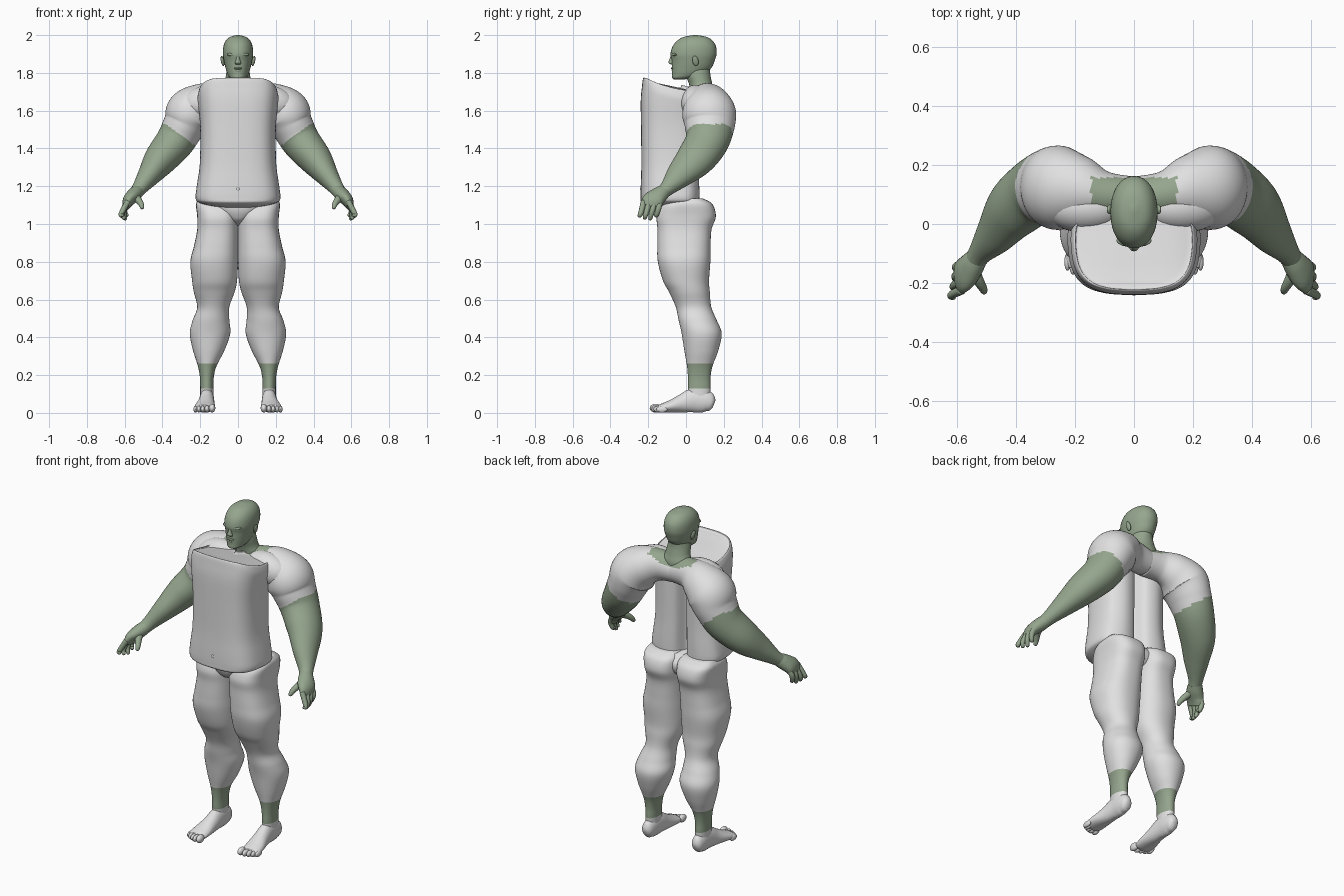
import bpy, bmesh, math
from mathutils import Vector

def material(name, rgb):
    m = bpy.data.materials.new(name)
    m.diffuse_color = (*rgb, 1)
    return m

GREY = material("light grey cloth", (0.75, 0.75, 0.75))
GREEN = material("muted green skin", (0.30, 0.38, 0.27))
X, Y, Z = Vector((1, 0, 0)), Vector((0, 1, 0)), Vector((0, 0, 1))

def spline(pts, steps, closed=False):
    """Catmull-Rom through tuples of any length."""
    n, out = len(pts), []
    for i in range(n if closed else n - 1):
        k = [(i + d) % n if closed else min(max(i + d, 0), n - 1) for d in (-1, 0, 1, 2)]
        for s in range(steps):
            t = s / steps
            out.append([0.5 * (2 * b + (c - a) * t + (2 * a - 5 * b + 4 * c - d) * t * t
                               + (3 * b - a - 3 * c + d) * t ** 3)
                        for a, b, c, d in zip(*(pts[j] for j in k))])
    return out if closed else out + [list(pts[-1])]

def skin(name, rings, rule):
    """Join rings of points into a closed smooth surface; rule(centre) is True for skin."""
    bm = bmesh.new()
    rows = [[bm.verts.new(p) for p in r] for r in rings]
    n = len(rows[0])
    for a, b in zip(rows, rows[1:]):
        for i in range(n):
            j = (i + 1) % n
            bm.faces.new((a[i], a[j], b[j], b[i]))
    for r in (rows[0], rows[-1]):
        c = bm.verts.new(sum((v.co for v in r), Vector()) / n)
        for i in range(n):
            bm.faces.new((r[i], r[(i + 1) % n], c))
    bmesh.ops.recalc_face_normals(bm, faces=bm.faces)
    for f in bm.faces:
        f.smooth = True
        f.material_index = int(rule(f.calc_center_median()))
    me = bpy.data.meshes.new(name)
    bm.to_mesh(me)
    bm.free()
    me.materials.append(GREY)
    me.materials.append(GREEN)
    ob = bpy.data.objects.new(name, me)
    bpy.context.collection.objects.link(ob)
    return ob

def tube(name, stations, rule, ref=X, axis=None, side=1, n=32, steps=6, power=None):
    """Loft ellipses along stations (x, y, z, radius along ref, other radius).
    power(z) below 1 makes the section squarer."""
    st = spline(stations, steps)
    c = [Vector(s[:3]) for s in st]
    rings = []
    for i, s in enumerate(st):
        t = axis or (c[min(i + 1, len(c) - 1)] - c[max(i - 1, 0)]).normalized()
        u = (ref - t * ref.dot(t)).normalized()
        v = t.cross(u)
        e = power(s[2]) if power else 1
        ring = []
        for k in range(n):
            a = 2 * math.pi * k / n
            ca, sa = math.cos(a), math.sin(a)
            p = (c[i] + u * math.copysign(abs(ca) ** e, ca) * max(s[3], .001)
                 + v * math.copysign(abs(sa) ** e, sa) * max(s[4], .001))
            ring.append((p.x * side, p.y, p.z))
        rings.append(ring)
    return skin(name, rings, rule)

def blob(name, loc, size, mat, rot=(0, 0, 0)):
    bpy.ops.mesh.primitive_uv_sphere_add(segments=24, ring_count=14, location=loc, rotation=rot)
    ob = bpy.context.object
    ob.name, ob.scale = name, size
    ob.data.materials.append(mat)
    bpy.ops.object.shade_smooth()
    return ob

green = lambda p: True
grey = lambda p: False

# Torso: barrel-like front, sloping open-collar top, deep groove down the back
half = [(0, -.238), (.09, -.232), (.155, -.205), (.193, -.145), (.204, -.04),
        (.185, .03), (.115, .068), (.04, .05), (0, -.02)]
outline = spline(half + [(-x, y) for x, y in half[-2:0:-1]], 5, True)
# height, width factor, depth factor
levels = spline([(1.085, .3, .4), (1.095, .7, .75), (1.112, 1.0, .98), (1.135, 1.1, 1.01),
                 (1.2, 1.07, 1.01), (1.32, .99, .99), (1.5, .98, 1), (1.65, 1.03, 1.01),
                 (1.73, 1.05, .97), (1.768, 1.01, .94), (1.774, .97, .9), (1.762, .93, .86),
                 (1.757, .6, .55), (1.757, .2, .2)], 4)
rings = []
for z, w, d in levels:
    k = min(1, max(0, (z - 1.55) / .2))
    ring = []
    for x, y in outline:
        px, py = x * w, -.07 + (y + .07) * d
        ring.append((px, py, z - k * (max(0, py + .2) * .22 + .025 * abs(px / .2) ** 4)))
    rings.append(ring)
skin("torso", rings, grey)
blob("navel", (0, -.237, 1.185), (.008, .006, .012), GREY)

# Pelvis joins the hips and the belly above the crotch
tube("pelvis", [(0, -.02, .99, .015, .04), (0, -.02, 1.015, .05, .1), (0, -.02, 1.05, .11, .125),
                (0, -.025, 1.09, .15, .13), (0, -.04, 1.13, .15, .11)], grey, axis=Z, n=40,
     power=lambda z: .8)

# Head and neck
tube("neck", [(0, .085, 1.66, .08, .06), (0, .085, 1.71, .085, .062), (0, .075, 1.75, .07, .062),
              (0, .06, 1.80, .062, .068), (0, .06, 1.85, .05, .07)], green, axis=Z)
tube("head", [(0, -.035, 1.766, .024, .03), (0, -.012, 1.775, .043, .062), (0, .014, 1.795, .056, .088),
              (0, .031, 1.83, .067, .106), (0, .038, 1.865, .075, .114), (0, .04, 1.9, .08, .122),
              (0, .044, 1.94, .077, .115), (0, .047, 1.97, .065, .094), (0, .049, 1.99, .043, .062),
              (0, .05, 2.0, .008, .01)], green, axis=Z, power=lambda z: .94)
tube("nose", [(0, -.066, 1.9, .008, .01), (0, -.076, 1.872, .01, .012),
              (0, -.078, 1.853, .017, .014), (0, -.07, 1.844, .012, .008)], green, axis=Z, n=16)
blob("upper_lip", (0, -.068, 1.824), (.023, .012, .007), GREEN)
blob("lower_lip", (0, -.064, 1.811), (.02, .012, .008), GREEN)
blob("chin", (0, -.05, 1.785), (.03, .022, .019), GREEN)

for side, tag in ((1, "right"), (-1, "left")):
    blob("brow_" + tag, (side * .032, -.06, 1.897), (.028, .015, .009), GREEN, (0, 0, side * .25))
    blob("ear_" + tag, (side * .082, .05, 1.863), (.009, .016, .028), GREEN, (.2, side * .2, 0))

    # Collar muscle bridging chest and shoulder
    blob("collar_" + tag, (side * .165, .055, 1.645), (.14, .085, .09), GREY, (0, side * .2, 0))

    # Arm: upper back, shoulder, upper arm and forearm in one sweep
    def arm_rule(p):
        x = abs(p.x)
        bare_neck = x < .145 and p.z > 1.69 and .035 < p.y < .158
        return bare_neck or (x > .2 and p.z < 1.40 + .76 * min(x - .21, .17))
    tube("arm_" + tag, [
        (0, .085, 1.65, .075, .075), (.1, .098, 1.655, .08, .088), (.18, .115, 1.637, .115, .11),
        (.25, .122, 1.59, .142, .13), (.287, .125, 1.52, .133, .112), (.335, .11, 1.435, .115, .102),
        (.408, .05, 1.345, .103, .088), (.468, -.03, 1.262, .075, .062),
        (.515, -.09, 1.198, .045, .042), (.535, -.12, 1.17, .036, .036)],
        arm_rule, ref=Y, side=side, n=48, steps=10)

    # Hand with four fingers and a thumb
    tube("palm_" + tag, [(.525, -.105, 1.18, .034, .034), (.55, -.14, 1.155, .047, .038),
                         (.578, -.175, 1.125, .056, .032), (.592, -.192, 1.09, .05, .018)],
         green, ref=Y, side=side, n=20)
    for i in range(4):
        y = -.232 + .029 * i
        tip = 1.02 + (.018, .004, 0, .02)[i]
        x = .012 - .008 * i
        tube(f"finger_{i + 1}_{tag}", [
            (.583, y + .008, 1.12, .015, .015), (.602, y, 1.085, .015, .015),
            (.608 + x, y - .01, 1.05, .013, .013), (.6 + x, y - .016, tip + .006, .01, .01),
            (.598 + x, y - .017, tip, .003, .003)], green, ref=Y, side=side, n=12, steps=4)
    tube("thumb_" + tag, [(.55, -.14, 1.15, .024, .024), (.53, -.185, 1.13, .019, .019),
                          (.513, -.215, 1.105, .015, .015), (.507, -.23, 1.085, .01, .01),
                          (.506, -.233, 1.08, .003, .003)], green, ref=X, side=side, n=12, steps=4)

    # Leg: hip, thigh, knee, calf and bare ankle
    tube("leg_" + tag, [
        (.115, .03, 1.135, .09, .06), (.112, .01, 1.105, .11, .13), (.108, .002, 1.04, .108, .156),
        (.108, -.008, .97, .108, .143), (.117, -.011, .88, .117, .141), (.126, -.01, .8, .126, .139),
        (.124, 0, .7, .119, .122), (.126, .018, .64, .108, .108), (.131, .04, .56, .085, .094),
        (.143, .062, .49, .097, .101), (.148, .083, .42, .107, .106), (.155, .081, .33, .083, .09),
        (.163, .073, .25, .05, .068), (.165, .07, .19, .037, .06), (.165, .07, .13, .035, .06),
        (.165, .07, .06, .035, .055)],
        lambda p: .125 < p.z < .257, axis=Z, side=side, n=48,
        power=lambda z: max(.7, min(.95, .95 - .5 * (z - .6))))

    # Foot and toes
    tube("foot_" + tag, [
        (.165, .148, .045, .015, .02), (.165, .135, .05, .03, .042), (.165, .1, .062, .037, .06),
        (.165, .04, .066, .039, .064), (.168, -.02, .05, .044, .049), (.174, -.08, .035, .053, .033),
        (.178, -.125, .026, .054, .024), (.178, -.145, .024, .048, .018)],
        grey, side=side, n=28)
    for i in range(5):
        size = (.017, .013, .012, .0115, .011)[i]
        x = (.137, .164, .186, .207, .225)[i]
        y = (-.162, -.16, -.152, -.142, -.128)[i]
        blob(f"toe_{i + 1}_{tag}", (side * x, y, size + .008), (size, .03, size + .006), GREY)
